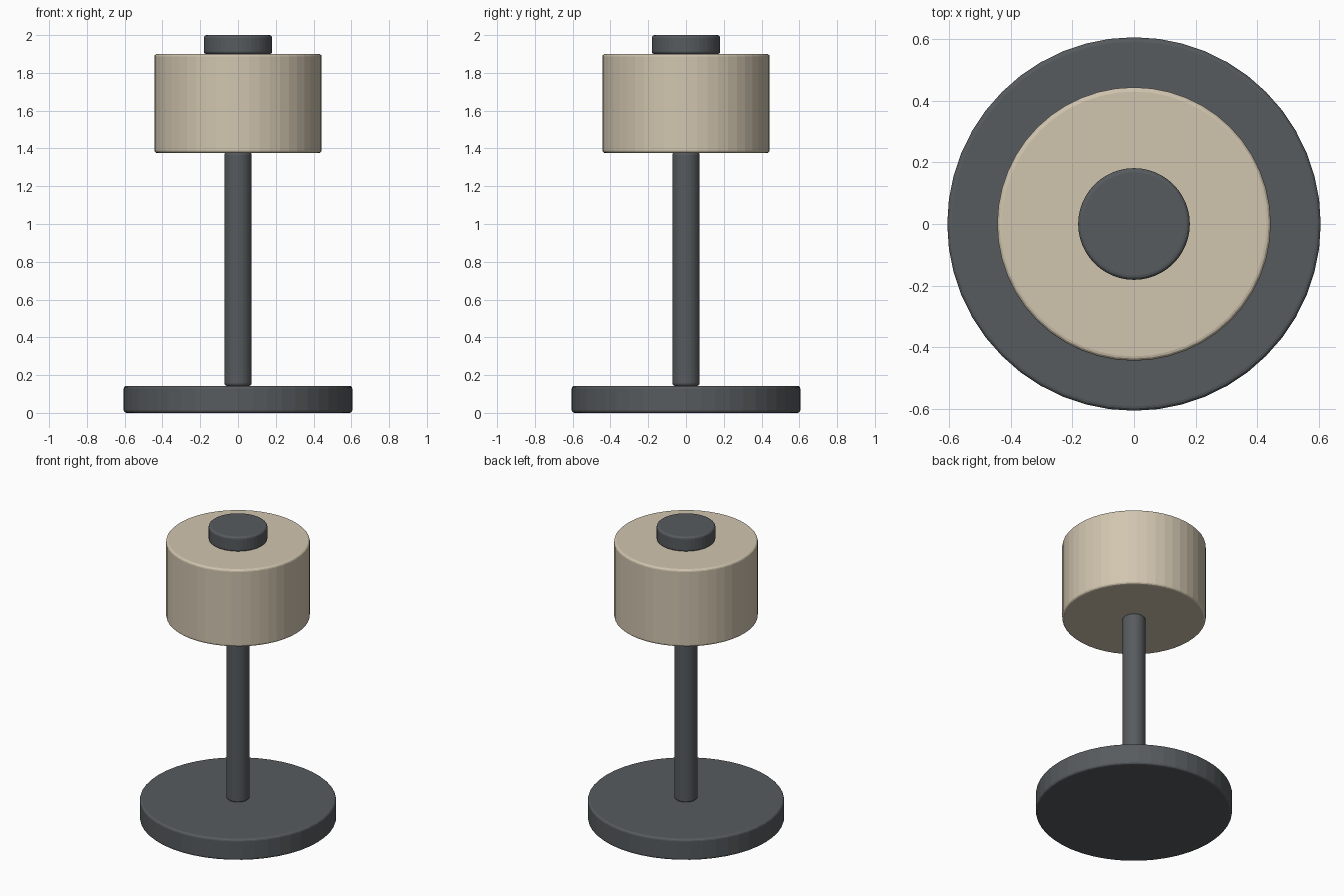
import bpy

if "Cube" in bpy.data.objects:
    bpy.data.objects.remove(bpy.data.objects["Cube"])


def material(name, rgb):
    m = bpy.data.materials.new(name)
    m.diffuse_color = (*rgb, 1.0)
    m.use_nodes = True
    m.node_tree.nodes["Principled BSDF"].inputs["Base Color"].default_value = m.diffuse_color
    return m


def disc(name, radius, z0, z1, mat, sides=48, bevel=0.014):
    """Upright faceted cylinder with softened rims."""
    bpy.ops.mesh.primitive_cylinder_add(
        vertices=sides, radius=radius, depth=z1 - z0, location=(0, 0, (z0 + z1) / 2))
    ob = bpy.context.object
    ob.name = name
    ob.data.materials.append(mat)
    mod = ob.modifiers.new("soft_rim", 'BEVEL')
    mod.width = bevel
    mod.segments = 3
    mod.limit_method = 'ANGLE'
    mod.angle_limit = 0.8
    return ob


metal = material("dark_grey_metal", (0.095, 0.105, 0.112))
fabric = material("beige_fabric", (0.64, 0.56, 0.43))

# Foot, pole, shade and top cap stacked on one axis
disc("base", 0.605, 0.0, 0.143, metal)
disc("pole", 0.072, 0.143, 1.38, metal)
disc("shade", 0.443, 1.376, 1.90, fabric)
disc("top_cap", 0.181, 1.90, 2.0, metal)
